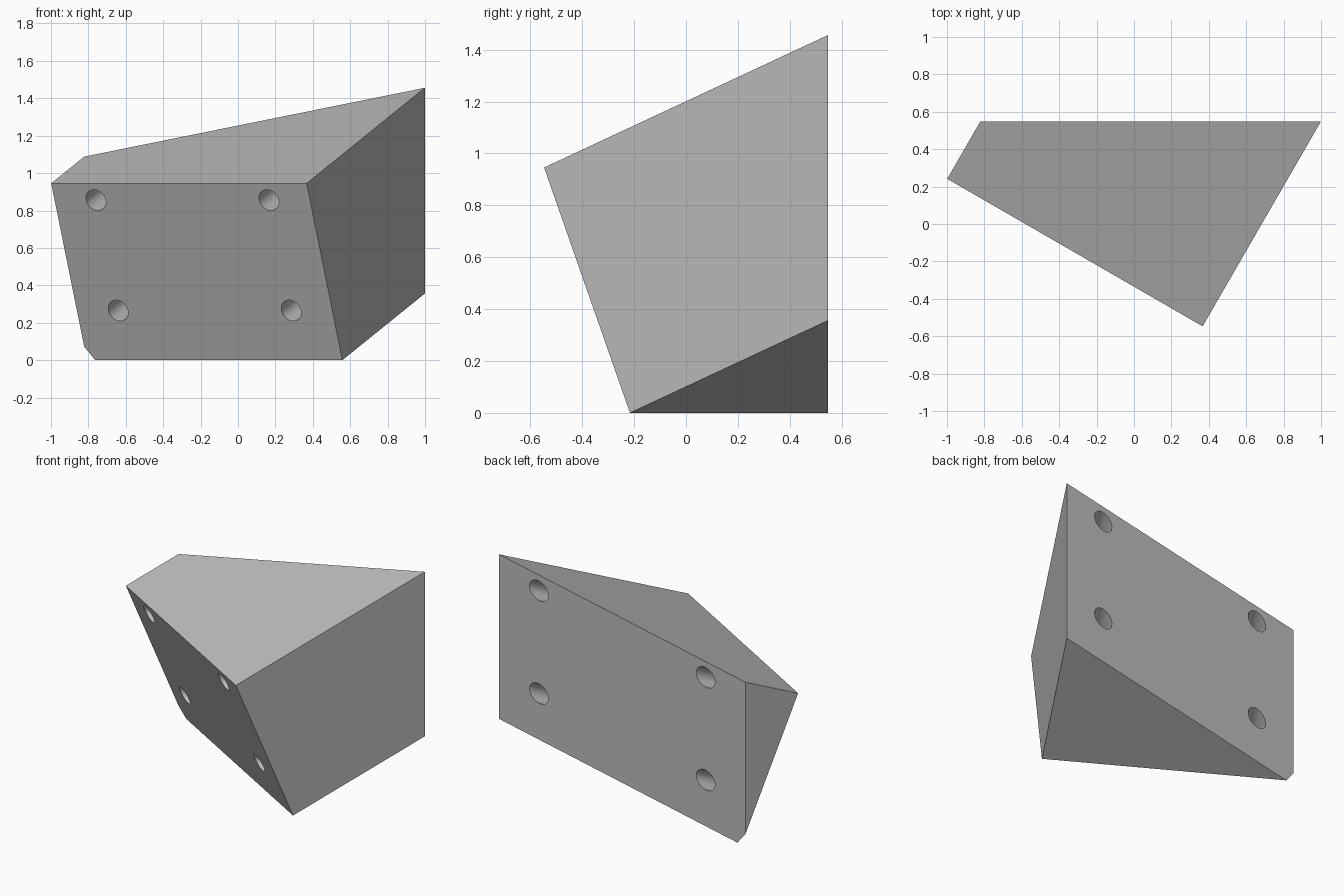
import bpy, bmesh
from math import radians
from mathutils import Matrix, Vector

default = bpy.data.objects.get("Cube")
if default:
    bpy.data.objects.remove(default, do_unlink=True)

WIDTH, HEIGHT, DEPTH = 1.577, 1.02, 2.0
HALF_Y = 0.547
HOLE_RADIUS = 0.06

# Tilted frame of the slanted front face, origin at its upper right corner
frame = (Matrix.Translation((0.367, -HALF_Y, 0.9457))
         @ Matrix.Rotation(radians(-30), 4, 'Z')
         @ Matrix.Rotation(radians(22), 4, 'X'))

grey = bpy.data.materials.new("plain grey")
grey.use_nodes = True
color = (0.5, 0.5, 0.5, 1)
grey.diffuse_color = color
grey.node_tree.nodes["Principled BSDF"].inputs["Base Color"].default_value = color


def make_object(name, bm):
    bmesh.ops.recalc_face_normals(bm, faces=bm.faces)
    mesh = bpy.data.meshes.new(name)
    bm.to_mesh(mesh)
    bm.free()
    mesh.materials.append(grey)
    obj = bpy.data.objects.new(name, mesh)
    bpy.context.collection.objects.link(obj)
    return obj


# Wedge block: a tilted box sliced by the upright back plane
bm = bmesh.new()
box = (frame @ Matrix.Translation((-WIDTH / 2, DEPTH / 2, -HEIGHT / 2))
       @ Matrix.Diagonal((WIDTH, DEPTH, HEIGHT, 1)))
bmesh.ops.create_cube(bm, size=1, matrix=box)
bmesh.ops.bisect_plane(bm, geom=bm.verts[:] + bm.edges[:] + bm.faces[:],
                       plane_co=Vector((0, HALF_Y, 0)), plane_no=Vector((0, 1, 0)),
                       clear_outer=True)
bmesh.ops.holes_fill(bm, edges=[e for e in bm.edges if e.is_boundary])
block = make_object("wedge_block", bm)

# Four bolt holes running straight through from the front face
bm = bmesh.new()
for x in (-1.322, -0.254):
    for z in (-0.097, -0.734):
        place = (frame @ Matrix.Translation((x, DEPTH / 2 - 0.2, z))
                 @ Matrix.Rotation(radians(90), 4, 'X'))
        bmesh.ops.create_cone(bm, cap_ends=True, segments=48, radius1=HOLE_RADIUS,
                              radius2=HOLE_RADIUS, depth=DEPTH, matrix=place)
cutter = make_object("bolt_hole_cutter", bm)
cutter.hide_render = True

cut = block.modifiers.new("bolt_holes", 'BOOLEAN')
cut.operation = 'DIFFERENCE'
cut.solver = 'EXACT'
cut.object = cutter

bpy.ops.object.select_all(action='DESELECT')
block.select_set(True)
bpy.context.view_layer.objects.active = block
bpy.ops.object.modifier_apply(modifier=cut.name)
bpy.data.objects.remove(cutter, do_unlink=True)
bpy.ops.object.shade_smooth_by_angle(angle=radians(30))
